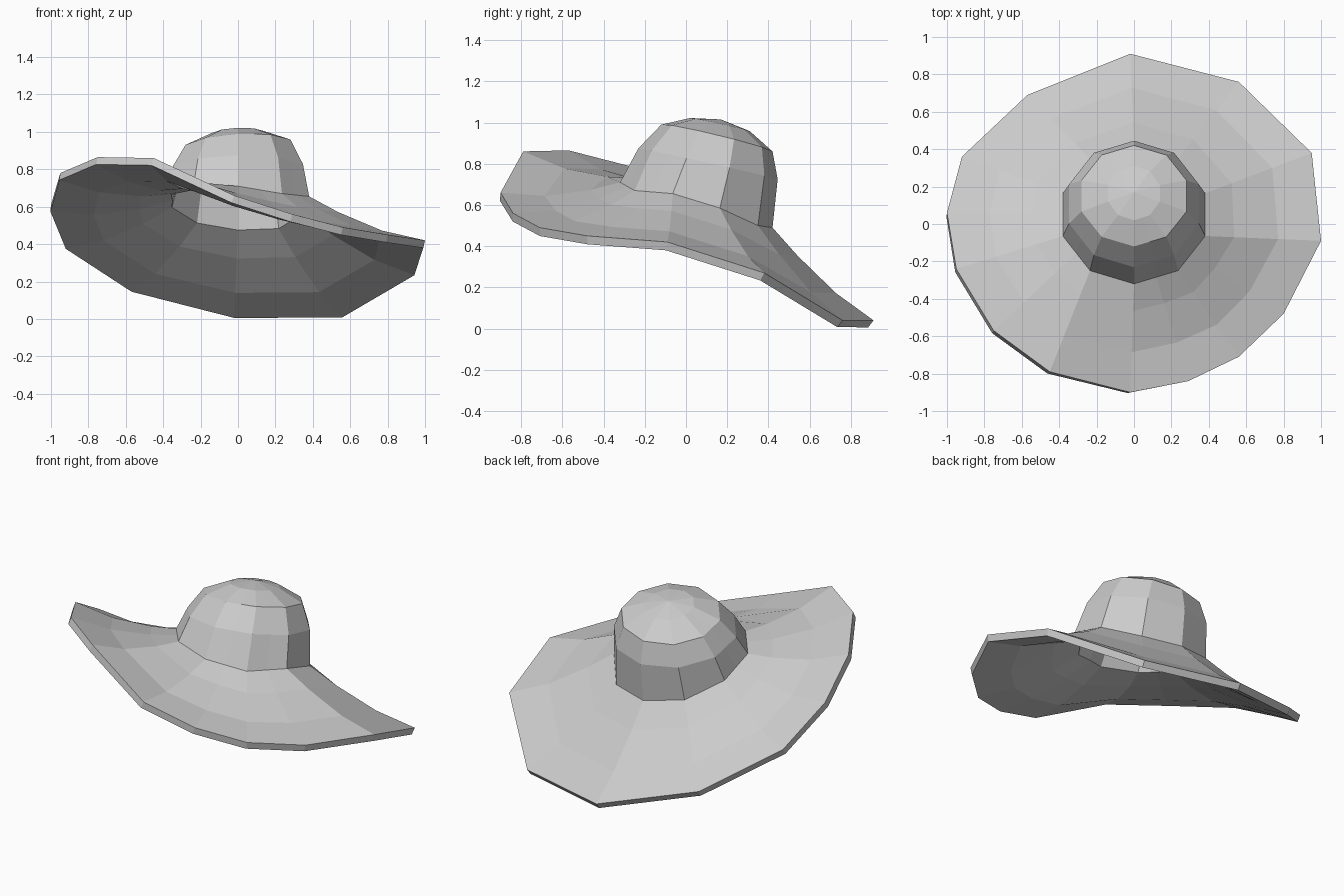
import bpy, bmesh
from math import sin, cos, radians, floor
from mathutils import Vector

cube = bpy.data.objects.get("Cube")
if cube:
    bpy.data.objects.remove(cube, do_unlink=True)

felt = bpy.data.materials.new("light grey felt")
felt.use_nodes = True
felt.diffuse_color = (0.6, 0.6, 0.6, 1)
bsdf = felt.node_tree.nodes["Principled BSDF"]
bsdf.inputs["Base Color"].default_value = (0.6, 0.6, 0.6, 1)
bsdf.inputs["Roughness"].default_value = 0.8

# Brim edge, counterclockwise from the back: crown side it joins, x, y, z
RIM = [(0, -.02, .91, .04), (1, -.57, .69, .18), (2, -.92, .36, .41),
       (2.5, -1, .06, .61), (3, -.95, -.24, .78), (3.5, -.75, -.57, .865),
       (4, -.45, -.79, .86), (5, -.02, -.9, .66), (5.5, .29, -.84, .56),
       (6, .56, -.71, .49), (6.5, .8, -.48, .45), (7, 1, -.09, .42),
       (8, .95, .38, .27), (9, .56, .76, .04)]

# Height of the ten crown base corners
BASE_Z = [.49, .53, .62, .7, .73, .71, .67, .655, .585, .5]

# Tilted dome rings: centre y, x radius, y radius, z, back drop, side tilt
DOME = [(.107, .365, .338, .8, .075, .005),
        (.15, .295, .27, .925, .065, .015),
        (.165, .145, .145, .99, .032, .005)]


def corner(level, k):
    a = radians(90 + 36 * k)
    if level == 0:
        return Vector((.4 * cos(a), .05 + .37 * sin(a), BASE_Z[k % 10]))
    cy, rx, ry, z, drop, tilt = DOME[level - 1]
    return Vector((rx * cos(a), cy + ry * sin(a), z - drop * sin(a) + tilt * cos(a)))


def side_point(level, t):
    k = floor(t)
    return corner(level, k).lerp(corner(level, k + 1), t - k)


def brim_point(column, f, sag):
    t, *rim = column
    p = side_point(0, t).lerp(Vector(rim), f)
    p.z -= sag
    return p


# Brim rings from the edge inward, then the crown rings upward
rings = [[brim_point(c, f, sag) for c in RIM]
         for f, sag in ((1, 0), (.63, .035), (.25, .025))]
rings += [[side_point(level, c[0]) for c in RIM] for level in range(4)]

bm = bmesh.new()
grid = [[bm.verts.new(p) for p in ring] for ring in rings]
n = len(RIM)
for low, high in zip(grid, grid[1:]):
    for i in range(n):
        j = (i + 1) % n
        bm.faces.new((low[i], low[j], high[j], high[i]))
apex = bm.verts.new((0, .17, 1.015))
for i in range(n):
    bm.faces.new((grid[-1][i], grid[-1][(i + 1) % n], apex))
bm.normal_update()

mesh = bpy.data.meshes.new("sun_hat")
bm.to_mesh(mesh)
bm.free()
mesh.materials.append(felt)
hat = bpy.data.objects.new("sun_hat", mesh)
bpy.context.collection.objects.link(hat)

# Felt thickness, added inward and downward
shell = hat.modifiers.new("thickness", "SOLIDIFY")
shell.thickness = .042
shell.offset = -1
